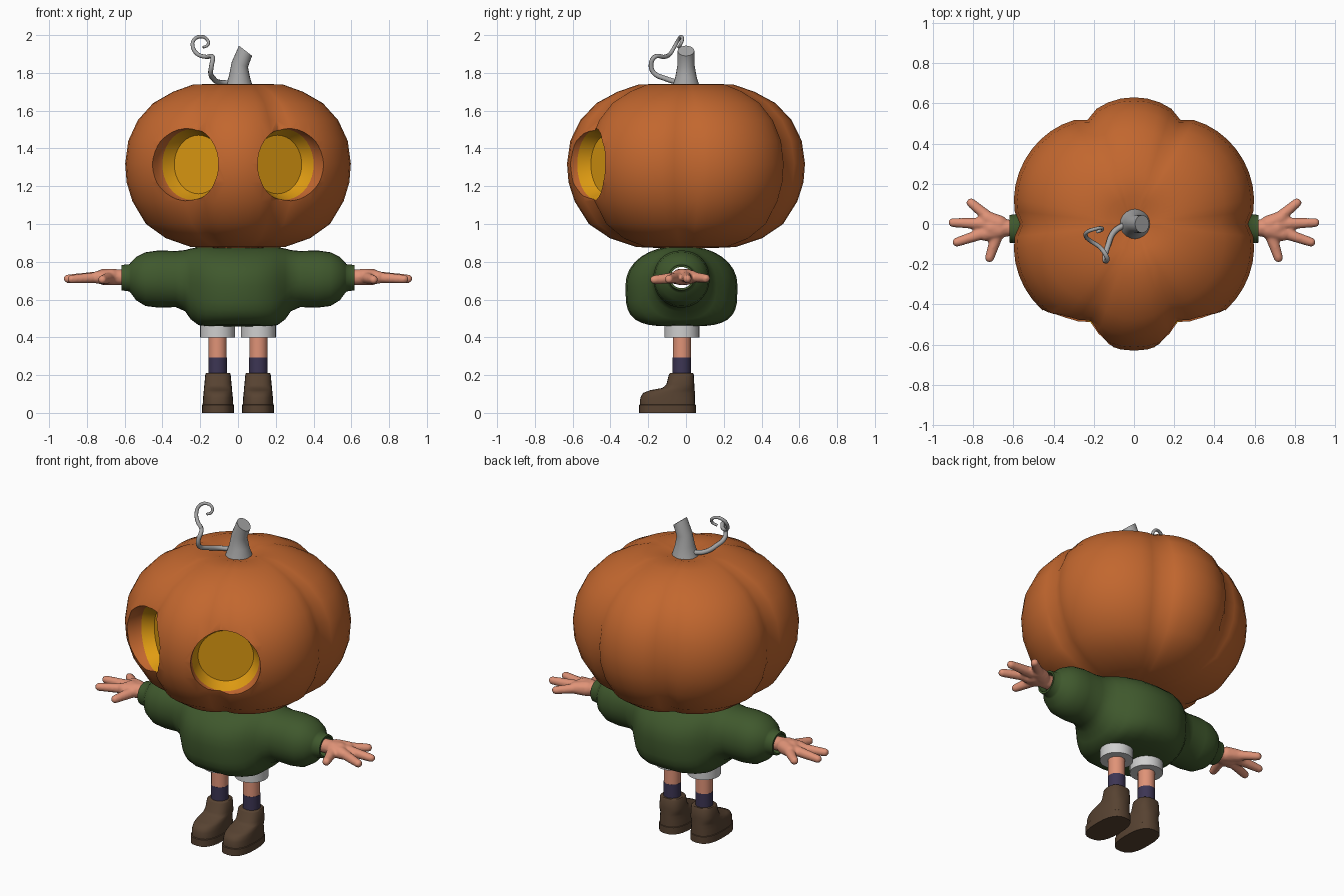
import bpy, bmesh, math
from mathutils import Vector, Matrix

if "Cube" in bpy.data.objects:
    bpy.data.objects.remove(bpy.data.objects["Cube"])


def material(name, r, g, b):
    m = bpy.data.materials.new(name)
    m.diffuse_color = (r, g, b, 1)
    m.use_nodes = True
    m.node_tree.nodes["Principled BSDF"].inputs["Base Color"].default_value = m.diffuse_color
    return m


ORANGE = material("pumpkin orange", .54, .135, .028)
YELLOW = material("glow yellow", .74, .33, .006)
GREEN = material("sweater green", .05, .098, .026)
SKIN = material("skin", .74, .29, .185)
WHITE = material("shorts white", .62, .62, .62)
SOCK = material("sock purple", .046, .036, .088)
BROWN = material("boot brown", .095, .055, .031)
GREY = material("stem grey", .38, .38, .38)


def finish(name, bm, mats, angle=40):
    """Turn a bmesh into a smooth-shaded object."""
    me = bpy.data.meshes.new(name)
    bmesh.ops.recalc_face_normals(bm, faces=bm.faces[:])
    bm.to_mesh(me)
    bm.free()
    ob = bpy.data.objects.new(name, me)
    bpy.context.collection.objects.link(ob)
    for m in mats:
        me.materials.append(m)
    if angle:
        smooth(ob, angle)
    return ob


def activate(ob):
    bpy.ops.object.select_all(action='DESELECT')
    ob.select_set(True)
    bpy.context.view_layer.objects.active = ob


def smooth(ob, angle):
    activate(ob)
    bpy.ops.object.shade_smooth_by_angle(angle=math.radians(angle))


def loft(name, rings, mats, caps=True, angle=40, index=lambda i: 0):
    """Skin a list of equal-length closed rings; index gives a material per band."""
    bm = bmesh.new()
    vs = [[bm.verts.new(p) for p in ring] for ring in rings]
    n = len(vs[0])
    for i, (a, b) in enumerate(zip(vs, vs[1:])):
        for j in range(n):
            k = (j + 1) % n
            bm.faces.new((a[j], a[k], b[k], b[j])).material_index = index(i)
    if caps:
        bm.faces.new(vs[0]).material_index = index(0)
        bm.faces.new(vs[-1]).material_index = index(len(vs) - 2)
    return finish(name, bm, mats, angle)


def sup(v, n):
    return math.copysign(abs(v) ** (2 / n), v)


def oval(cx, cy, z, rx, ry, n=2, count=24):
    """Horizontal superellipse ring."""
    return [(cx + rx * sup(math.cos(t), n), cy + ry * sup(math.sin(t), n), z)
            for t in (math.tau * j / count for j in range(count))]


# Pumpkin head: six lobes, wider on the sides
def lobe(deg):
    d = deg % 180
    u = d / 66 if d < 66 else (d - 66) / 48 if d < 114 else (d - 114) / 66
    return (.567 + .063 * abs(math.sin(math.pi * u)) ** .6) / .625


profile = [(.02, .89), (.12, .872), (.26, .878), (.4, .925), (.51, 1.0), (.585, 1.12),
           (.617, 1.22), (.625, 1.32), (.608, 1.44), (.555, 1.55), (.47, 1.64),
           (.36, 1.70), (.25, 1.738), (.14, 1.742), (.06, 1.72), (.02, 1.715)]
rings = [[(r * lobe(a) * math.cos(math.radians(a)), r * lobe(a) * math.sin(math.radians(a)), z)
          for a in range(0, 360, 6)] for r, z in profile]
pumpkin = loft("pumpkin_head", rings, [ORANGE, YELLOW], angle=0)

# Carved eye sockets: orange rind at the edge, yellow inside
for s in (-1, 1):
    out = Vector((s * .56, -.83, 0)).normalized()
    side = Vector((-out.y, out.x, 0))
    centre = Vector((s * .265, -.50, 1.315))
    cut = []
    for depth, r in ((-.2, .2), (0, .195), (.035, .187), (.10, .155)):
        c = centre - out * depth
        cut.append([c + side * r * math.cos(t) + Vector((0, 0, r * math.sin(t)))
                    for t in (math.tau * j / 36 for j in range(36))])
    cutter = loft("eye_cutter", cut, [ORANGE, YELLOW], angle=0,
                  index=lambda i: 1 if i > 1 else 0)
    cutter.hide_render = True
    activate(pumpkin)
    mod = pumpkin.modifiers.new("eye", 'BOOLEAN')
    mod.operation = 'DIFFERENCE'
    mod.solver = 'EXACT'
    mod.object = cutter
    bpy.ops.object.modifier_apply(modifier="eye")
    bpy.data.objects.remove(cutter)
smooth(pumpkin, 60)

# Stem: bent tapered tube with a slanted cut top
stem = []
for x, z, r, tilt in ((0, 1.69, .085, 0), (.006, 1.73, .072, 0), (.008, 1.78, .056, 5),
                      (.01, 1.845, .045, 18), (.04, 1.917, .044, 38)):
    rot = Matrix.Rotation(math.radians(tilt), 3, 'Y')
    stem.append([rot @ Vector(p) + Vector((x, 0, z)) for p in oval(0, 0, 0, r, r, 2, 20)])
loft("stem", stem, [GREY])

# Curly tendril
path = [(-.04, 0, 1.745), (-.10, -.04, 1.75), (-.13, -.11, 1.77), (-.145, -.17, 1.80),
        (-.14, -.185, 1.84), (-.135, -.165, 1.885), (-.17, -.115, 1.885),
        (-.215, -.085, 1.90), (-.24, -.06, 1.94), (-.233, -.04, 1.975),
        (-.195, -.025, 1.992), (-.16, -.02, 1.972), (-.16, -.03, 1.948), (-.185, -.04, 1.935)]
cu = bpy.data.curves.new("tendril", 'CURVE')
cu.dimensions = '3D'
cu.bevel_depth = .015
cu.bevel_resolution = 2
cu.resolution_u = 5
cu.use_fill_caps = True
sp = cu.splines.new('BEZIER')
sp.bezier_points.add(len(path) - 1)
for i, (bp, p) in enumerate(zip(sp.bezier_points, path)):
    bp.co = p
    bp.handle_left_type = bp.handle_right_type = 'AUTO'
    bp.radius = 1 - .5 * i / (len(path) - 1)
cu.materials.append(GREY)
bpy.context.collection.objects.link(bpy.data.objects.new("tendril", cu))

# Sweater: cross-sections along x, body to open cuff (x, half depth, bottom, top, squareness)
half = [(0, .297, .457, .885, 3.6), (.1, .288, .457, .885, 3.6), (.17, .255, .458, .883, 3.4),
        (.21, .225, .465, .878, 3.1), (.25, .185, .495, .87, 2.6), (.28, .16, .538, .862, 2.2),
        (.33, .147, .56, .857, 2), (.42, .149, .557, .86, 2), (.49, .143, .566, .85, 2),
        (.54, .117, .597, .825, 2), (.568, .083, .635, .795, 2), (.575, .074, .643, .787, 2),
        (.618, .069, .649, .783, 2), (.618, .058, .66, .772, 2), (.57, .058, .66, .772, 2)]
stations = [(-h[0], *h[1:]) for h in reversed(half[1:])] + half
rings = []
for x, ry, z0, z1, n in stations:
    ring = []
    for j in range(32):
        t = math.tau * j / 32
        e = n if math.sin(t) < 0 else 2.15
        ring.append((x, -.024 + ry * sup(math.cos(t), e),
                     (z0 + z1) / 2 + (z1 - z0) / 2 * sup(math.sin(t), e)))
    rings.append(ring)
loft("sweater", rings, [GREEN], caps=False, angle=50)

# Hands: chains of balls fused into one skin (start, end, start radius, end radius)
limbs = [((.57, -.02, .717), (.71, -.02, .72), .042, .045),
         ((.67, .0, .72), (.73, .03, .72), .045, .036),
         ((.67, -.03, .72), (.74, -.05, .718), .045, .036),
         ((.72, .03, .72), (.81, .105, .712), .03, .024),
         ((.72, .0, .72), (.90, .007, .71), .033, .024),
         ((.73, -.04, .718), (.88, -.09, .708), .031, .024),
         ((.68, -.05, .715), (.718, -.168, .705), .033, .024)]
for s, label in ((-1, "left"), (1, "right")):
    bm = bmesh.new()
    for a, b, r0, r1 in limbs:
        for i in range(15):
            t = i / 14
            p = Vector(a).lerp(Vector(b), t)
            bmesh.ops.create_icosphere(
                bm, subdivisions=2, radius=r0 + (r1 - r0) * t,
                matrix=Matrix.Translation((s * p.x, p.y, p.z)))
    hand = finish("hand_" + label, bm, [SKIN], 0)
    rm = hand.modifiers.new("fuse", 'REMESH')
    rm.mode = 'VOXEL'
    rm.voxel_size = .008
    rm.use_smooth_shade = True
    sm = hand.modifiers.new("soften", 'SMOOTH')
    sm.iterations = 4

# Legs and boots
for s, label in ((-1, "left"), (1, "right")):
    x, y = s * .108, -.022

    def pipe(name, z0, z1, r, mat):
        loft(name + "_" + label, [oval(x, y, z0, r, r), oval(x, y, z1, r, r)], [mat])

    pipe("shorts_leg", .40, .50, .093, WHITE)
    pipe("leg", .28, .42, .048, SKIN)
    pipe("sock", .18, .293, .049, SOCK)
    boot = []
    # (height, toe y, heel y, half width)
    for z, toe, heel, w in ((0, -.25, .052, .084), (.042, -.25, .052, .084),
                            (.044, -.243, .049, .081), (.08, -.242, .048, .079),
                            (.105, -.228, .047, .076), (.12, -.19, .046, .075),
                            (.132, -.125, .045, .074), (.15, -.104, .044, .072),
                            (.205, -.09, .041, .067), (.21, -.085, .037, .063)):
        boot.append(oval(s * .106, (toe + heel) / 2, z, w, (heel - toe) / 2, 2.6))
    loft("boot_" + label, boot, [BROWN], angle=50)
